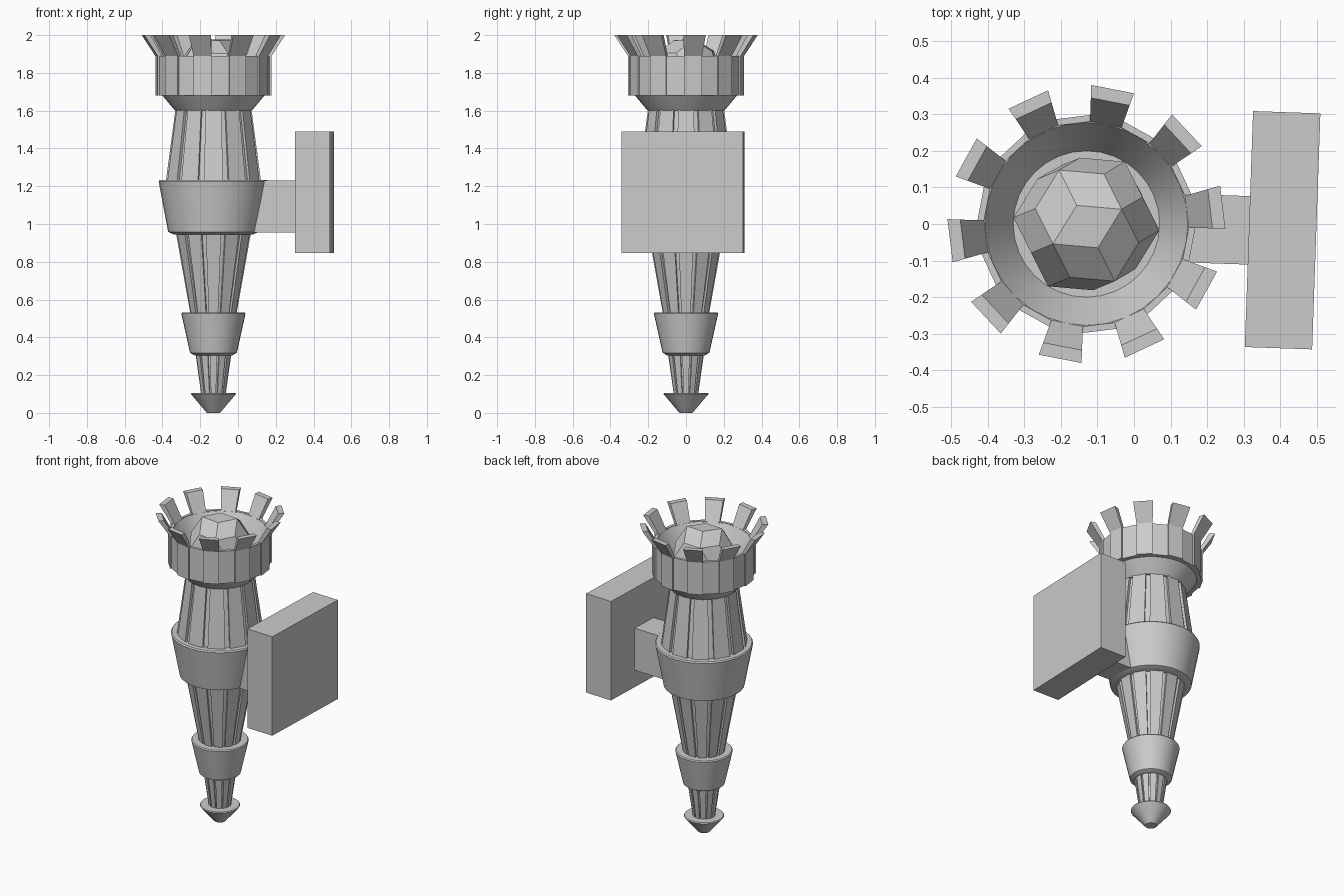
import bpy, bmesh
from math import sin, cos, pi, radians, sqrt
from mathutils import Vector, Matrix

if "Cube" in bpy.data.objects:
    bpy.data.objects.remove(bpy.data.objects["Cube"])

CX = -0.13  # axis of the torch


def make(name, bm, smooth=False):
    bmesh.ops.recalc_face_normals(bm, faces=bm.faces)
    me = bpy.data.meshes.new(name)
    bm.to_mesh(me)
    bm.free()
    ob = bpy.data.objects.new(name, me)
    bpy.context.collection.objects.link(ob)
    if smooth:
        bpy.ops.object.select_all(action='DESELECT')
        ob.select_set(True)
        bpy.context.view_layer.objects.active = ob
        bpy.ops.object.shade_smooth_by_angle(angle=radians(30))
    return ob


def loft(bm, loops, caps=True):
    rings = [[bm.verts.new(p) for p in loop] for loop in loops]
    for a, b in zip(rings, rings[1:]):
        for i in range(len(a)):
            j = (i + 1) % len(a)
            bm.faces.new((a[i], a[j], b[j], b[i]))
    if caps:
        bm.faces.new(rings[0])
        bm.faces.new(rings[-1])


def polar(r, ang, z):
    return (CX + r * cos(ang), r * sin(ang), z)


def turned(name, profile, n=32):
    bm = bmesh.new()
    loft(bm, [[polar(r, 2 * pi * i / n, z) for i in range(n)] for r, z in profile])
    return make(name, bm, True)


def fluted(name, r0, z0, r1, z1, depth, n=12):
    # flat panels separated by narrow recessed grooves
    def ring(r, z):
        pts = []
        for k in range(n):
            a = -pi / 2 + 2 * pi * k / n
            h = radians(11.5)
            pts += [polar(r - depth, a - h, z), polar(r, a - h, z),
                    polar(r, a + h, z), polar(r - depth, a + h, z)]
        return pts
    bm = bmesh.new()
    loft(bm, [ring(r0, z0), ring(r1, z1)])
    return make(name, bm)


def box(name, center, size, rot):
    bm = bmesh.new()
    bmesh.ops.create_cube(bm, size=1, matrix=Matrix.Translation(center)
                          @ Matrix.Rotation(rot, 4, 'Z') @ Matrix.Diagonal((*size, 1)))
    return make(name, bm)


# tip, collars and cup
turned("bottom_tip", [(0.035, 0), (0.119, 0.1), (0.115, 0.106)])
turned("lower_collar", [(0.10, 0.305), (0.124, 0.318), (0.17, 0.525), (0.165, 0.532)])
turned("main_collar", [(0.21, 0.945), (0.24, 0.958), (0.29, 1.225), (0.284, 1.233)])
turned("cup", [(0.203, 1.6), (0.27, 1.68), (0.285, 1.70), (0.285, 1.885), (0.277, 1.885),
               (0.2, 1.755)])

# fluted shafts
fluted("lower_shaft", 0.065, 0.09, 0.098, 0.32, 0.010)
fluted("middle_shaft", 0.122, 0.51, 0.204, 0.96, 0.014)
fluted("upper_shaft", 0.258, 1.22, 0.205, 1.61, 0.016)

# crown: alternating staves, every other one flares into a prong
bm = bmesh.new()
for k in range(20):
    mid = radians(7 + 18 * k)
    if k % 2 == 0:
        sec = [(0.262, 1.68), (0.308, 1.68), (0.308, 1.89), (0.38, 2.0),
               (0.345, 2.0), (0.28, 1.885)]
    else:
        sec = [(0.262, 1.68), (0.298, 1.68), (0.298, 1.89), (0.28, 1.89)]
    h = radians(9)
    loft(bm, [[polar(r, mid + s * h, z) for r, z in sec] for s in (-1, 1)])
make("crown", bm)

# faceted ball: thirty rhombic faces from a hull
phi = (1 + sqrt(5)) / 2
pts = []
for s in (-1, 1):
    for t in (-1, 1):
        for a, b, c in ((0, s, t * phi), (s / phi, 0, t * phi)):
            pts += [(a, b, c), (b, c, a), (c, a, b)]
pts += [(x, y, z) for x in (-1, 1) for y in (-1, 1) for z in (-1, 1)]


def frame(a, b):
    a = Vector(a).normalized()
    n = a.cross(Vector(b)).normalized()
    return Matrix((a, n, a.cross(n))).transposed()


turn = frame((0.48, 0.2, 0.85), (-0.18, 0.28, 0.94)) @ frame((0, 1, phi), (1 / phi, 0, phi)).transposed()
scale = 0.2 / sqrt(1 + phi * phi)
bm = bmesh.new()
for p in pts:
    bm.verts.new(turn @ Vector(p) * scale + Vector((CX, 0.0, 1.805)))
bmesh.ops.convex_hull(bm, input=bm.verts[:])
bmesh.ops.dissolve_limit(bm, angle_limit=radians(3), verts=bm.verts[:], edges=bm.edges[:])
make("faceted_ball", bm)

# wall mount
tilt = radians(-2)
box("wall_plate", (0.406, -0.017, 1.168), (0.184, 0.645, 0.645), tilt)
box("mount_arm", (0.16, -0.012, 1.093), (0.32, 0.187, 0.274), tilt)
